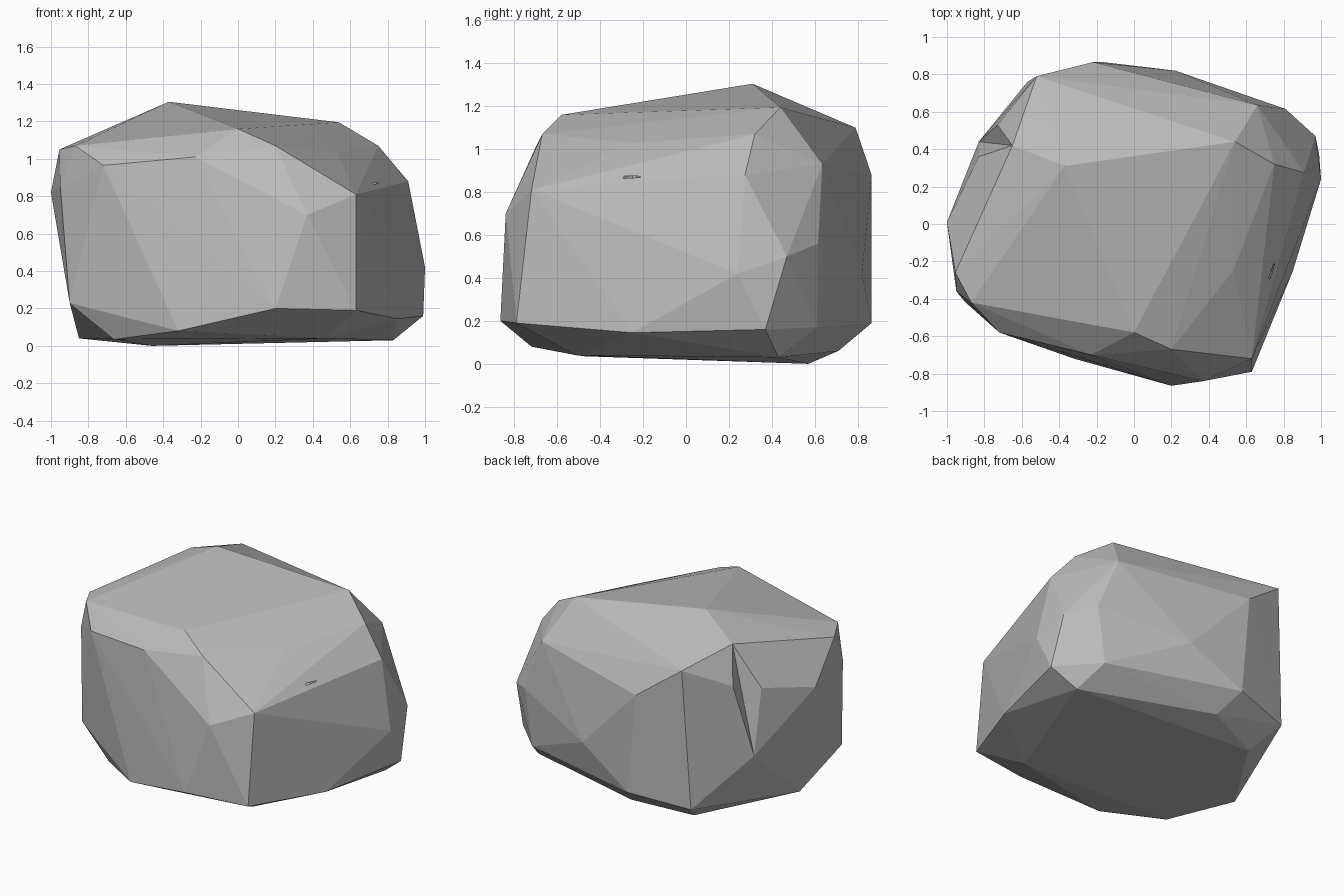
import bpy
import bmesh
from mathutils import Vector

default_cube = bpy.data.objects.get("Cube")
if default_cube:
    bpy.data.objects.remove(default_cube, do_unlink=True)

stone = bpy.data.materials.new("stone_grey")
stone.use_nodes = True
stone.diffuse_color = (0.5, 0.5, 0.5, 1)
stone.node_tree.nodes["Principled BSDF"].inputs["Base Color"].default_value = stone.diffuse_color


def hull_object(name, points):
    """Make a flat-faced solid wrapped tightly around the given corners."""
    bm = bmesh.new()
    for point in points:
        bm.verts.new(point)
    result = bmesh.ops.convex_hull(bm, input=bm.verts, use_existing_faces=False)
    unused = {g for g in result["geom_interior"] + result["geom_unused"]
              if isinstance(g, bmesh.types.BMVert)}
    bmesh.ops.delete(bm, geom=list(unused), context="VERTS")
    bmesh.ops.recalc_face_normals(bm, faces=bm.faces)
    mesh = bpy.data.meshes.new(name)
    bm.to_mesh(mesh)
    bm.free()
    mesh.materials.append(stone)
    obj = bpy.data.objects.new(name, mesh)
    bpy.context.collection.objects.link(obj)
    return obj


def crack_cutter(name, top, bottom, side_a, side_b):
    """Wedge whose inner edge runs top to bottom and which opens outwards."""
    top, bottom = Vector(top), Vector(bottom)
    middle = (top + bottom) / 2
    lips = [middle + (Vector(side) - middle) * 1.3 for side in (side_a, side_b)]
    cutter = hull_object(name, [top, bottom] + lips)
    cutter.hide_render = True
    return cutter


# Corners of the two cracks: top, bottom, then both lips
left_crack = [(-.65, .42, 1.18), (-.83, .44, .46), (-.73, .53, .95), (-.83, .36, .9)]
right_crack = [(.68, -.25, .88), (.81, -.255, .49), (.73, -.285, .83), (.75, -.22, .83)]

# Crown of the boulder
crown = [
    (-.37, .31, 1.305), (.54, .44, 1.195), (0, -.58, 1.16), (-.955, -.26, 1.05),
    (-.87, -.42, 1.07), (-.72, -.58, .965), (-.23, -.7, 1.01), (.2, -.67, 1.07),
    (.53, -.25, 1.03), (.75, .32, 1.07), (-.52, .79, 1.1),
]

# Corners around the flanks
flanks = [
    (.37, -.84, .7), (.63, -.72, .81), (-.95, -.36, .85), (-1, .01, .82),
    (.91, .275, .88), (.66, .635, .93), (.97, .47, .5), (.81, .615, .56),
    (1, .24, .42), (-.22, .865, .88), (.22, .82, .42),
]

# Corners just above the ground
skirt = [
    (.63, -.79, .19), (.2, -.865, .2), (-.32, -.72, .08), (-.9, -.42, .23),
    (.85, -.25, .145), (.99, .37, .16), (.75, .61, .17), (-.16, .865, .19),
    (-.57, .76, .14),
]

# Underside
base = [
    (-.46, .57, 0), (-.08, .71, .06), (-.85, -.03, .04), (-.66, -.47, .035),
    (.47, -.51, .04), (.83, .43, .03),
]

boulder = hull_object("boulder", crown + flanks + skirt + base + left_crack + right_crack)

# Carve both cracks and bake the result
cutters = [crack_cutter("left_crack", *left_crack), crack_cutter("right_crack", *right_crack)]
for cutter in cutters:
    carve = boulder.modifiers.new(cutter.name, "BOOLEAN")
    carve.operation = "DIFFERENCE"
    carve.solver = "EXACT"
    carve.object = cutter
bpy.context.view_layer.update()
carved = bpy.data.meshes.new_from_object(boulder.evaluated_get(bpy.context.evaluated_depsgraph_get()))
boulder.modifiers.clear()
boulder.data = carved
for cutter in cutters:
    bpy.data.objects.remove(cutter, do_unlink=True)
for face in boulder.data.polygons:
    face.use_smooth = False
    face.material_index = 0
